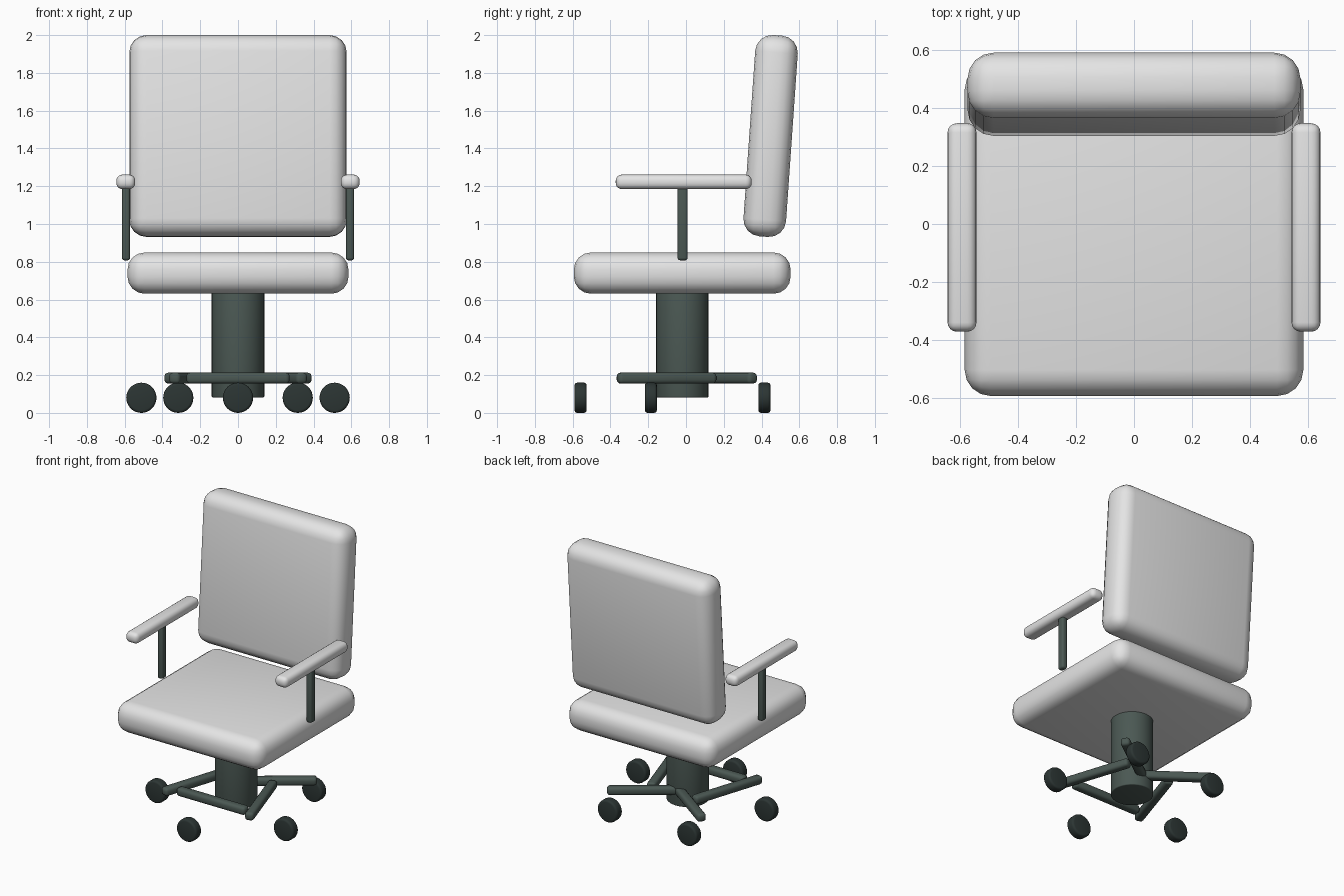
import bpy, math

if "Cube" in bpy.data.objects:
    bpy.data.objects.remove(bpy.data.objects["Cube"])

CY = -0.02  # y of the swivel axis


def material(name, rgb):
    m = bpy.data.materials.new(name)
    m.diffuse_color = (*rgb, 1)
    m.use_nodes = True
    m.node_tree.nodes["Principled BSDF"].inputs["Base Color"].default_value = m.diffuse_color
    return m


fabric = material("light grey fabric", (0.78, 0.78, 0.78))
metal = material("dark green grey metal", (0.07, 0.098, 0.087))
rubber = material("near black rubber", (0.025, 0.036, 0.034))


def finish(ob, name, mat, bevel, segments):
    ob.name = name
    ob.data.materials.append(mat)
    if bevel:
        mod = ob.modifiers.new("rounded edges", 'BEVEL')
        mod.width = bevel
        mod.segments = segments
        mod.limit_method = 'ANGLE'
        bpy.ops.object.modifier_apply(modifier=mod.name)
    bpy.ops.object.shade_smooth_by_angle(angle=math.radians(35))
    return ob


def box(name, loc, size, mat, bevel, segments=4, rot=(0, 0, 0)):
    bpy.ops.mesh.primitive_cube_add(size=1, location=loc, rotation=rot)
    ob = bpy.context.object
    ob.scale = size
    bpy.ops.object.transform_apply(location=False, rotation=False, scale=True)
    return finish(ob, name, mat, bevel, segments)


def cylinder(name, loc, radius, depth, mat, bevel=0, rot=(0, 0, 0)):
    bpy.ops.mesh.primitive_cylinder_add(vertices=32, radius=radius, depth=depth,
                                        location=loc, rotation=rot)
    return finish(bpy.context.object, name, mat, bevel, 3)


# Cushions
box("seat", (0, CY, 0.74), (1.17, 1.148, 0.218), fabric, 0.09)
box("backrest", (0, 0.448, 1.466), (1.15, 0.226, 1.068), fabric, 0.09,
    rot=(math.radians(-4), 0, 0))

# Armrests with their posts
for side, word in ((-1, "left"), (1, "right")):
    box(word + "_armrest", (side * 0.594, -0.012, 1.223), (0.1, 0.72, 0.077),
        fabric, 0.032)
    box(word + "_armrest_post", (side * 0.593, -0.018, 1.005),
        (0.043, 0.053, 0.395), metal, 0.014, 3)

# Centre column
cylinder("column", (0, CY, 0.385), 0.139, 0.606, metal, 0.006)

# Five skewed base legs and five casters, all casters rolling along x
for k in range(5):
    a = math.radians(-90 + 72 * k)
    c, s = math.cos(a), math.sin(a)
    box(f"base_leg_{k + 1}", (0.269 * c, CY + 0.269 * s, 0.184),
        (0.546, 0.062, 0.058), metal, 0.02, 3, rot=(0, 0, math.pi / 2 - a))
    cylinder(f"caster_{k + 1}", (0.538 * c, CY + 0.538 * s, 0.08), 0.08, 0.064,
             rubber, 0.014, rot=(math.pi / 2, 0, 0))
